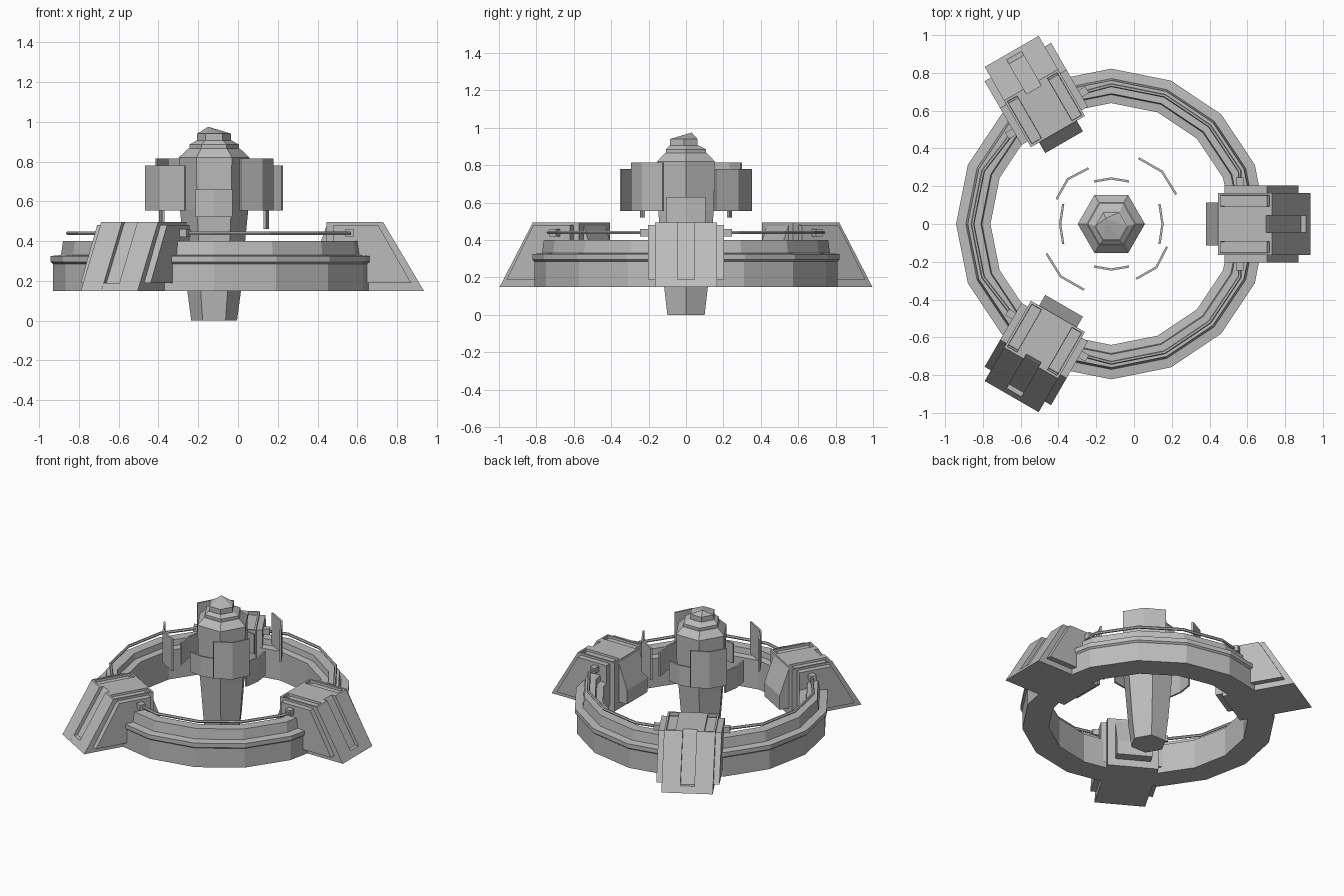
import bpy, bmesh, math
from mathutils import Matrix, Vector

cube = bpy.data.objects.get("Cube")
if cube:
    bpy.data.objects.remove(cube)

CENTRE = Vector((-0.12, 0, 0))
grey = bpy.data.materials.new("stone grey")
grey.use_nodes = True
grey.diffuse_color = (0.5, 0.5, 0.5, 1)
grey.node_tree.nodes["Principled BSDF"].inputs["Base Color"].default_value = grey.diffuse_color


def finish(name, bm, angle=0):
    """Turn a bmesh around the ring centre into an object."""
    bmesh.ops.recalc_face_normals(bm, faces=bm.faces)
    mesh = bpy.data.meshes.new(name)
    bm.to_mesh(mesh)
    bm.free()
    mesh.materials.append(grey)
    ob = bpy.data.objects.new(name, mesh)
    ob.matrix_world = Matrix.Translation(CENTRE) @ Matrix.Rotation(angle, 4, "Z")
    bpy.context.collection.objects.link(ob)
    return ob


def loft(bm, loops, cyclic=False, caps=True):
    """Skin a list of closed loops of points."""
    rows = [[bm.verts.new(p) for p in loop] for loop in loops]
    pairs = list(zip(rows, rows[1:])) + ([(rows[-1], rows[0])] if cyclic else [])
    for a, b in pairs:
        for i in range(len(a)):
            j = (i + 1) % len(a)
            bm.faces.new((a[i], a[j], b[j], b[i]))
    if caps and not cyclic:
        bm.faces.new(rows[0])
        bm.faces.new(rows[-1])


def prism(bm, profile, y0, y1):
    """Extrude an r-z profile sideways."""
    loft(bm, [[(r, y, z) for r, z in profile] for y in (y0, y1)])


def polar(r, a, z):
    return Vector((r * math.cos(a), r * math.sin(a), z))


# Stepped ring
SECTION = [(0.64, 0.15), (0.81, 0.15), (0.81, 0.285), (0.822, 0.295), (0.822, 0.325),
           (0.77, 0.33), (0.76, 0.40), (0.69, 0.40), (0.685, 0.36), (0.64, 0.355)]
bm = bmesh.new()
loft(bm, [[polar(r, math.tau * i / 16, z) for r, z in SECTION] for i in range(16)], cyclic=True)
finish("ring", bm)

# Central six-sided column: height, radius, sideways offsets
COLUMN = [(0, 0.115, 0, 0), (0.15, 0.135, 0, 0), (0.42, 0.158, 0, 0), (0.56, 0.172, 0, 0),
          (0.82, 0.178, 0, 0), (0.865, 0.13, 0, 0)]
COLLAR = [(0.845, 0.125, 0, 0), (0.885, 0.125, 0, 0), (0.905, 0.09, 0, -0.01)]
CROWN = [(0.895, 0.085, 0, -0.012), (0.94, 0.085, 0, -0.012)]
for name, rows in (("column", COLUMN), ("column_collar", COLLAR), ("column_crown", CROWN)):
    bm = bmesh.new()
    loft(bm, [[polar(r, math.tau * i / 6, z) + Vector((dx, dy, 0)) for i in range(6)]
              for z, r, dx, dy in rows])
    if name == "column_crown":
        bm.faces.ensure_lookup_table()
        top = max(bm.faces, key=lambda f: f.calc_center_median().z)
        tip = bmesh.ops.poke(bm, faces=[top])["verts"][0]
        tip.co = (-0.03, 0.03, 0.975)
    finish(name, bm)

# Towers
OUTER = [(0.565, 0.15), (1.055, 0.15), (0.85, 0.495), (0.565, 0.495)]
GROOVE = [(0.565, 0.15), (1.055, 0.15), (1.03, 0.19), (1.005, 0.19), (0.835, 0.475),
          (0.82, 0.495), (0.565, 0.495)]
SIDE = [(0.60, 0.19), (0.99, 0.19), (0.825, 0.48), (0.60, 0.48)]
WEDGE = [(0.58, 0.20), (0.50, 0.20), (0.50, 0.30), (0.565, 0.475), (0.58, 0.475)]
for n, label in enumerate(("left", "back", "front")):
    angle = n * math.tau / 3
    bm = bmesh.new()
    prism(bm, GROOVE, -0.045, 0.045)
    for s in (-1, 1):
        prism(bm, OUTER, s * 0.045, s * 0.08)
        prism(bm, OUTER, s * 0.08, s * 0.165)
    bmesh.ops.recalc_face_normals(bm, faces=bm.faces)
    # Sunken slots on the top
    slots = [f for f in bm.faces if f.normal.z > 0.99 and 0.1 < abs(f.calc_center_median().y)]
    bmesh.ops.inset_individual(bm, faces=slots, thickness=0.018)
    bmesh.ops.inset_individual(bm, faces=slots, thickness=0.002, depth=-0.02)
    finish(label + "_tower", bm, angle)

    bm = bmesh.new()
    prism(bm, SIDE, -0.203, 0.203)
    finish(label + "_tower_sides", bm, angle)
    bm = bmesh.new()
    prism(bm, WEDGE, -0.115, 0.115)
    finish(label + "_tower_inner_block", bm, angle)

    # Pipe sockets on both flanks
    bm = bmesh.new()
    for s in (-1, 1):
        place = Matrix.Translation((0.68, s * 0.215, 0.44)) @ Matrix.Diagonal((0.04, 0.06, 0.04, 1))
        bmesh.ops.create_cube(bm, size=1, matrix=place)
    finish(label + "_pipe_sockets", bm, angle)

    # Pipe following the ring to the next tower
    step = math.tau / 16
    start, end = angle + 0.3, angle + math.tau / 3 - 0.3
    corners = [i * step for i in range(17) if start + 0.05 < i * step < end - 0.05]
    path = ([polar(0.712, start, 0.44)] + [polar(0.735, a, 0.44) for a in corners]
            + [polar(0.712, end, 0.44)])
    bm = bmesh.new()
    rows = []
    for i, p in enumerate(path):
        out = Vector((p.x, p.y, 0)).normalized()
        rows.append([p + 0.01 * (out * math.cos(k * math.tau / 6)
                                 + Vector((0, 0, math.sin(k * math.tau / 6)))) for k in range(6)])
    loft(bm, rows)
    finish(label + "_pipe", bm)


# Floating bent panels around the column
def panel(name, degrees, r, half_width, sweep, z0, z1):
    bm = bmesh.new()
    rows = []
    for y in (-half_width, 0, half_width):
        x = r - sweep * abs(y) / half_width
        rows.append([(x, y, z0), (x + 0.012, y, z0), (x + 0.012, y, z1), (x, y, z1)])
    loft(bm, rows)
    finish(name, bm, math.radians(degrees))


panel("left_panel", 0, 0.265, 0.105, 0.016, 0.46, 0.63)
panel("right_panel", 180, 0.265, 0.105, 0.016, 0.48, 0.63)
panel("front_panel", 270, 0.235, 0.093, 0.016, 0.52, 0.66)
panel("back_panel", 90, 0.235, 0.093, 0.016, 0.52, 0.66)
for name, degrees, r, half_width, top in (
        ("back_left_panel", 46, 0.38, 0.138, 0.78), ("back_right_panel", 134, 0.325, 0.118, 0.815),
        ("front_right_panel", 226, 0.38, 0.138, 0.78), ("front_left_panel", 316, 0.325, 0.118, 0.815)):
    panel(name, degrees, r, half_width, 0.035, 0.555, top)
